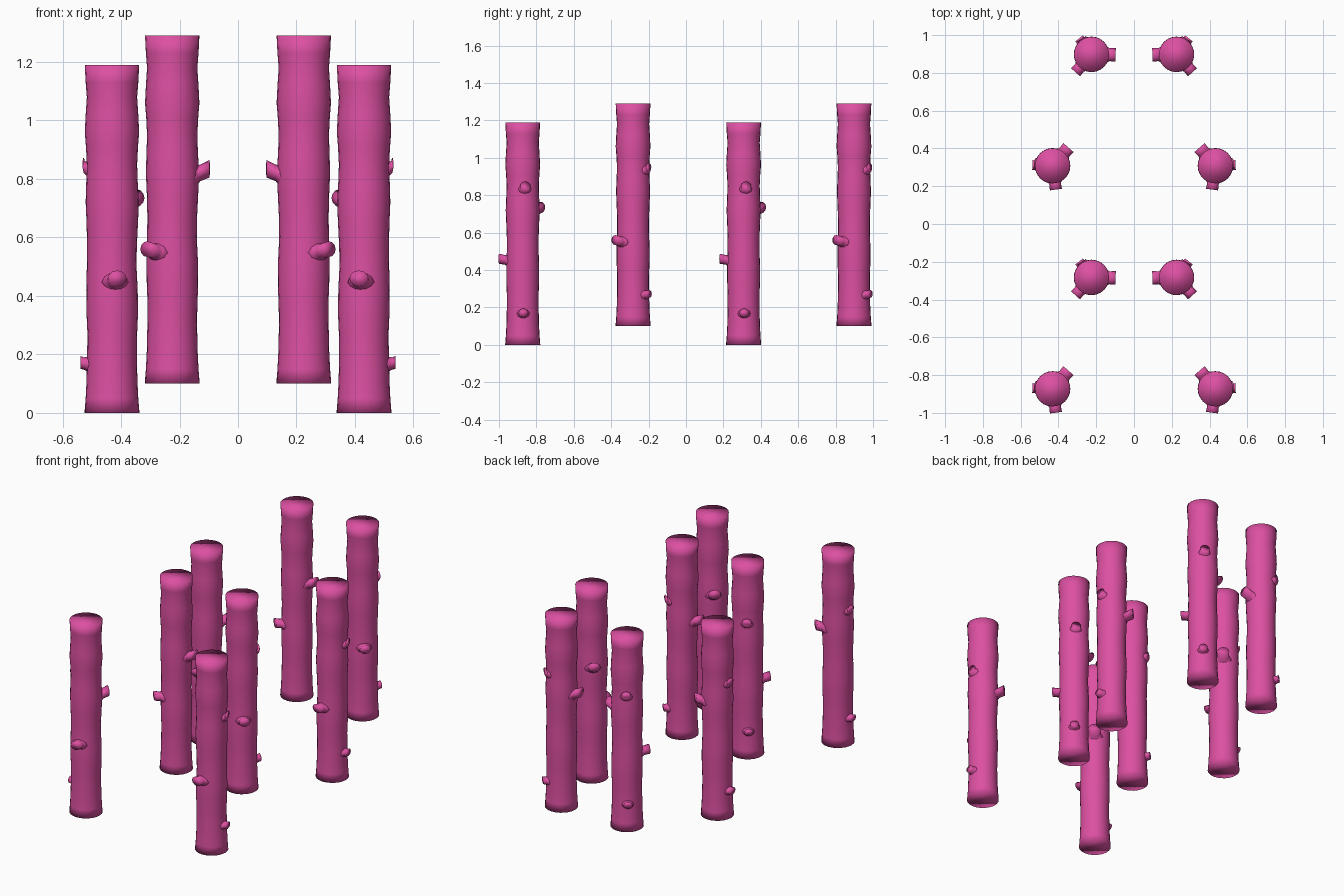
import bpy, bmesh
from math import sin, cos, pi, radians
from mathutils import Vector

if "Cube" in bpy.data.objects:
    bpy.data.objects.remove(bpy.data.objects["Cube"])

# Trunk profile: height, radius, sideways drift
PROFILE = [(0, .094, 0), (.05, .090, 0), (.11, .087, 0), (.20, .085, 0), (.27, .085, .001),
           (.34, .088, .001), (.42, .088, 0), (.50, .085, -.001), (.57, .085, 0),
           (.65, .088, .001), (.72, .091, .001), (.79, .088, 0), (.85, .086, 0),
           (.91, .089, 0), (.96, .093, 0), (1.02, .090, 0), (1.08, .086, 0),
           (1.13, .090, 0), (1.19, .093, 0)]
# Branch stubs: height at tip, compass angle, reach from axis, radius, rise
STUBS = [(.46, -82, .127, .027, .012), (.735, 49, .128, .030, .028),
         (.172, 178, .107, .022, .006), (.85, 172, .098, .023, .02)]

MAT = bpy.data.materials.new("magenta")
MAT.diffuse_color = (0.72, 0.08, 0.36, 1)
MAT.use_nodes = True
MAT.node_tree.nodes["Principled BSDF"].inputs["Base Color"].default_value = MAT.diffuse_color


def tube(bm, rings):
    """Skin a list of vertex-position rings and close both ends."""
    loops = [[bm.verts.new(p) for p in ring] for ring in rings]
    n = len(loops[0])
    for a, b in zip(loops, loops[1:]):
        for i in range(n):
            j = (i + 1) % n
            bm.faces.new((a[i], a[j], b[j], b[i]))
    bm.faces.new(loops[0][::-1])
    bm.faces.new(loops[-1])


def pole_mesh(name, turn, mirror):
    bm = bmesh.new()
    # trunk
    tube(bm, [[Vector((d + r * cos(2 * pi * i / 24), r * sin(2 * pi * i / 24), z))
               for i in range(24)] for z, r, d in PROFILE])
    # stubs, flared where they leave the bark
    for z, ang, reach, r, rise in STUBS:
        a = radians(ang + turn)
        out = Vector((cos(a), sin(a), 0))
        side = Vector((-sin(a), cos(a), 0))
        rings = []
        for t, k, drop in ((.066, 1.6, 1.2), (.086, 1.1, .8), (.096, .95, .5), (reach, 1.0, 0)):
            c = out * min(t, reach) + Vector((0, 0, z - rise * drop))
            rings.append([c + side * (r * 1.2 * k * cos(2 * pi * i / 12))
                          + Vector((0, 0, r * k * sin(2 * pi * i / 12))) for i in range(12)])
        tube(bm, rings)
    if mirror:
        for v in bm.verts:
            v.co.x = -v.co.x
    bmesh.ops.recalc_face_normals(bm, faces=bm.faces)
    for f in bm.faces:
        f.smooth = True
    me = bpy.data.meshes.new(name)
    bm.to_mesh(me)
    bm.free()
    me.materials.append(MAT)
    return me


# Two zigzag rows of logs: low outer logs and raised, turned inner logs
for kind, x, z, turn, ys in (("outer_log", .431, 0, 0, (-.873, .308)),
                             ("inner_log", .225, .1, -50, (-.283, .898))):
    for side, s in (("left", -1), ("right", 1)):
        me = pole_mesh(f"{kind}_{side}", turn, s > 0)
        for y, place in zip(ys, ("front", "back")):
            ob = bpy.data.objects.new(f"{kind}_{side}_{place}", me)
            ob.location = (s * x, y, z)
            bpy.context.collection.objects.link(ob)
